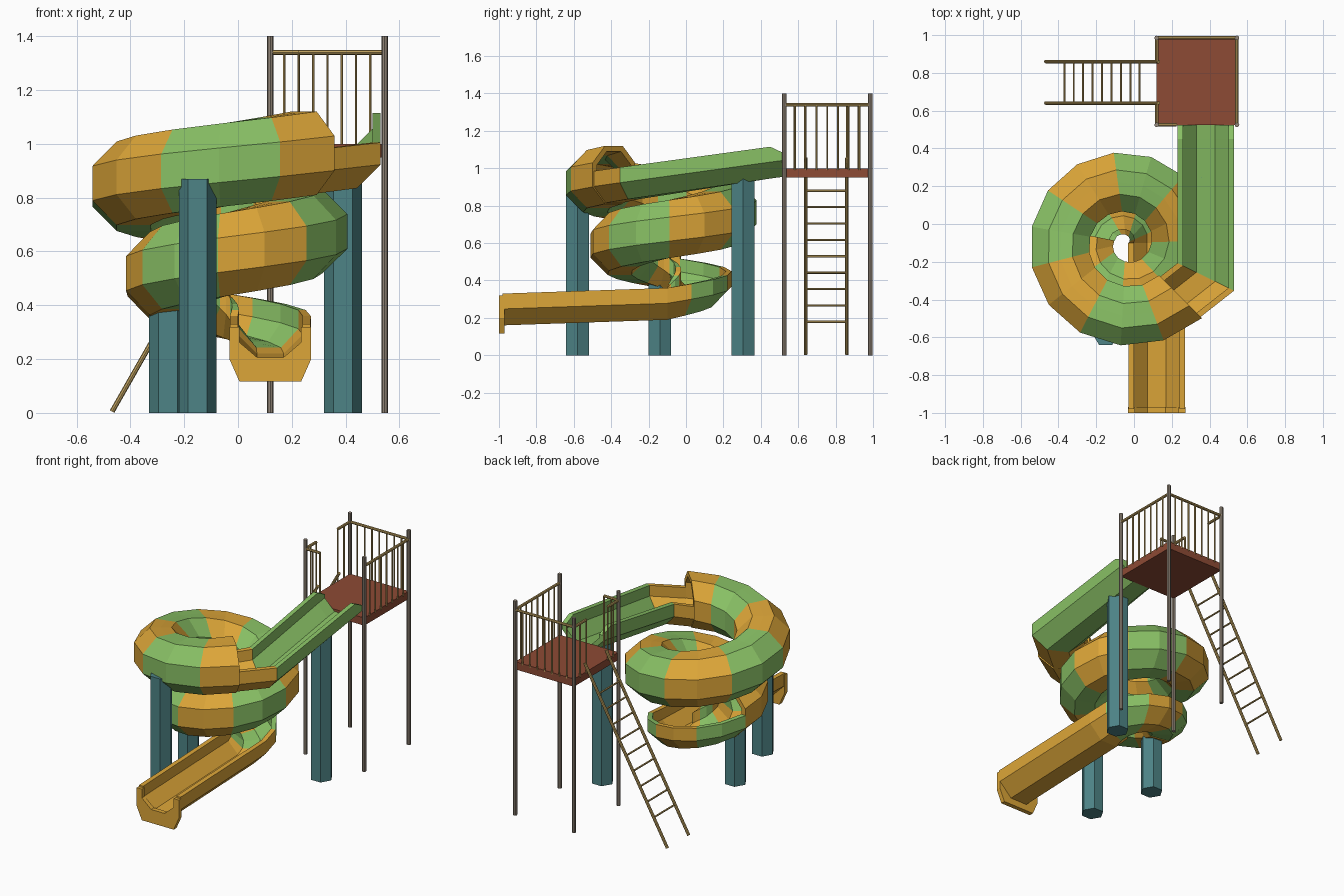
import bpy, bmesh, math
from mathutils import Vector

if "Cube" in bpy.data.objects:
    bpy.data.objects.remove(bpy.data.objects["Cube"])


def material(name, col):
    m = bpy.data.materials.new(name)
    m.diffuse_color = (*col, 1)
    m.use_nodes = True
    m.node_tree.nodes["Principled BSDF"].inputs["Base Color"].default_value = m.diffuse_color
    return m


ORANGE = material("orange plastic", (0.72, 0.38, 0.04))
GREEN = material("green plastic", (0.25, 0.53, 0.13))
TEAL = material("teal support", (0.075, 0.23, 0.24))
BROWN = material("brown deck", (0.27, 0.07, 0.035))
TAN = material("tan rail", (0.50, 0.34, 0.11))
GREY = material("grey brown post", (0.29, 0.24, 0.19))


def finish(name, bm, mats):
    bmesh.ops.recalc_face_normals(bm, faces=bm.faces)
    me = bpy.data.meshes.new(name)
    bm.to_mesh(me)
    bm.free()
    for m in mats:
        me.materials.append(m)
    ob = bpy.data.objects.new(name, me)
    bpy.context.collection.objects.link(ob)
    return ob


def bars(name, segs, r, mat, sides=8):
    """Straight round bars between pairs of points, in one object."""
    bm = bmesh.new()
    for p, q in segs:
        p, q = Vector(p), Vector(q)
        d = q - p
        res = bmesh.ops.create_cone(bm, cap_ends=True, segments=sides,
                                    radius1=r, radius2=r, depth=d.length)
        rot = d.to_track_quat('Z', 'Y')
        for v in res["verts"]:
            v.co = rot @ v.co + (p + q) / 2
    return finish(name, bm, [mat])


def sweep(name, path, outer, inner, colour, tangents=None):
    """Mitred upright sweep of a wall section; colour(i) picks the material."""
    bm = bmesh.new()
    rings = []
    n = len(path)
    for i, p in enumerate(path):
        a = (path[i] - path[i - 1]).xy.normalized() if i else None
        b = (path[i + 1] - path[i]).xy.normalized() if i < n - 1 else None
        if tangents and tangents[i]:
            t, k = Vector(tangents[i]).normalized(), 1
            ref = a or b
            k = 1 / max(0.8, abs(ref.dot(t)))
        else:
            t = ((a or b) + (b or a)).normalized()
            k = 1 / (a or b).dot(t)
        side = Vector((-t.y, t.x, 0))
        rings.append([[bm.verts.new(p + side * u * k + Vector((0, 0, z))) for u, z in prof]
                      for prof in (outer, inner)])
    m = len(outer)

    def quad(vs, c):
        bm.faces.new(vs).material_index = c
    for i in range(n - 1):
        c = colour(i)
        (o0, i0), (o1, i1) = rings[i], rings[i + 1]
        for j in range(m - 1):
            quad((o0[j], o0[j + 1], o1[j + 1], o1[j]), c)
            quad((i0[j], i1[j], i1[j + 1], i0[j + 1]), c)
        for j in (0, m - 1):
            quad((o0[j], o1[j], i1[j], i0[j]), c)
    for idx, c in ((0, colour(0)), (n - 1, colour(n - 2))):
        o, k = rings[idx]
        for j in range(m - 1):
            quad((o[j], o[j + 1], k[j + 1], k[j]), c)
    return finish(name, bm, [ORANGE, GREEN])


# cross sections: open trough and closed eight-sided tube
def trough(a, bottom=None, top=0.02):
    h = a * 0.414
    b = bottom or a
    return [(-a, top), (-a, -h), (-h, -b), (h, -b), (a, -h), (a, top)]


def tube(a):
    h = a * 0.414
    return [(0, a), (-h, a), (-a, h), (-a, -h), (-h, -a),
            (h, -a), (a, -h), (a, h), (h, a), (0, a)]


# shrinking spiral path: from -45 to -720 degrees
N, ROOF_END = 28, 21
spiral, tang = [], []
for i in range(N + 1):
    deg = 45 + 675 * i / N
    th = -math.radians(deg)
    r = 0.42 - 0.26 * deg / 720
    spiral.append(Vector((-0.04 + r * math.cos(th), -0.1 + r * math.sin(th),
                          0.965 - 0.625 * i / N)))
    tang.append((math.sin(th), -math.cos(th)))


def stripe(i):
    return ((i + 1) // 2) % 2


# entry chute from the deck, with an orange bend
entry = [Vector((0.38, 0.525, 1.105)), Vector((0.38, 0.45, 1.095)),
         Vector((0.38, -0.28, 0.985)), spiral[0]]
chute = sweep("entry_chute", entry, trough(0.15), trough(0.12),
              lambda i: 1 if i < 2 else 0, [None, None, None, tang[0]])
for v in chute.data.vertices:
    if v.co.y > 0.5 and v.co.z > 1.1:
        v.co.z -= 0.045

# covered spiral tube
sweep("spiral_tube", spiral[:ROOF_END + 1], tube(0.155), tube(0.125), stripe,
      tang[:ROOF_END + 1])

# open lower turn and straight exit
exit_path = spiral[ROOF_END:] + [Vector((0.12, -0.98, 0.31))]
sweep("exit_chute", exit_path, trough(0.15), trough(0.12),
      lambda i: stripe(i + ROOF_END) if i + ROOF_END < N else 0,
      tang[ROOF_END:] + [None])
sweep("exit_lip", [Vector((0.12, -0.97, 0.31)), Vector((0.12, -1.0, 0.31))],
      [(-0.152, 0.01), (-0.152, -0.11), (-0.115, -0.193),
       (0.115, -0.193), (0.152, -0.11), (0.152, 0.01)],
      trough(0.115, 0.105, 0.01), lambda i: 0)

# six-sided supports
for name, x, y, h in (("front_support", -0.15, -0.58, 0.87),
                      ("back_support", 0.39, 0.305, 0.945),
                      ("middle_support", -0.26, -0.14, 0.385)):
    bars(name, [((x, y, 0), (x, y, h))], 0.07, TEAL, 6)
    ob = bpy.data.objects[name]
    xs = [v.co.x for v in ob.data.vertices]
    if max(xs) - min(xs) < 0.13:      # keep a flat face to the front
        for v in ob.data.vertices:
            dx, dy = v.co.x - x, v.co.y - y
            v.co.x, v.co.y = x - dy, y + dx

# deck
X0, X1, Y0, Y1 = 0.12, 0.545, 0.525, 0.985
bm = bmesh.new()
bmesh.ops.create_cube(bm, size=1)
for v in bm.verts:
    v.co = Vector(((X0 + X1) / 2 + v.co.x * (X1 - X0), (Y0 + Y1) / 2 + v.co.y * (Y1 - Y0),
                   0.975 + v.co.z * 0.05))
finish("deck", bm, [BROWN])

# corner posts
bars("corner_posts", [((x, y, 0), (x, y, 1.4)) for x in (X0, X1) for y in (Y0, Y1)], 0.0125, GREY)

# guard rails and balusters: start, end, number of balusters, last one at the end
rails, balusters = [], []
for a, b, n, free in (((X0, Y1), (X1, Y1), 7, 0), ((X1, Y0), (X1, Y1), 7, 0),
                      ((X0, Y0), (X0, 0.635), 2, 1), ((X0, Y1), (X0, 0.86), 2, 1),
                      ((X0, Y0), (0.225, Y0), 2, 1)):
    a, b = Vector((*a, 1.34)), Vector((*b, 1.34))
    rails.append((a, b))
    for i in range(1, n + 1):
        p = a.lerp(b, i / (n + 1 - free))
        balusters.append((p, (p.x, p.y, 0.99)))
bars("guard_rails", rails, 0.009, TAN)
bars("balusters", balusters, 0.005, TAN, 6)

# ladder
foot, head = Vector((-0.468, 0, 0.005)), Vector((0.13, 0, 1.055))
YA, YB = 0.64, 0.86
bars("ladder_rails", [(foot + Vector((0, y, 0)), head + Vector((0, y, 0)))
                      for y in (YA, YB)], 0.0095, TAN)
rungs = []
for i in range(9):
    p = foot.lerp(head, (0.175 + 0.088 * i) / 1.055)
    rungs.append(((p.x, YA, p.z), (p.x, YB, p.z)))
bars("ladder_rungs", rungs, 0.006, TAN, 6)
